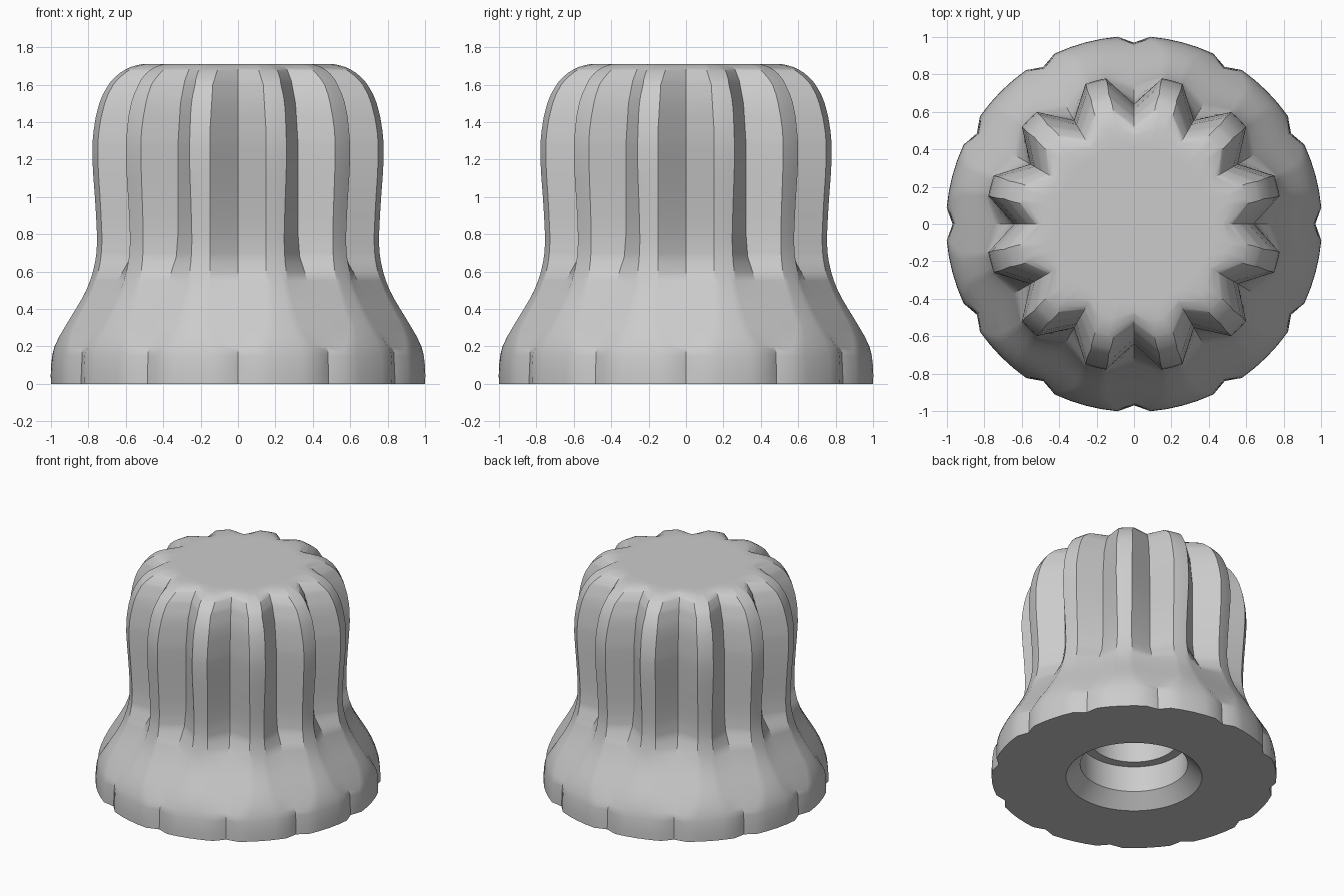
import bpy
import bmesh
from math import sin, cos, asin, radians, sqrt

cube = bpy.data.objects.get("Cube")
if cube:
    bpy.data.objects.remove(cube, do_unlink=True)

RIBS = 12
SECTOR = radians(360 / RIBS)
HEIGHT = 1.71

# Profiles as (height, value) pairs: rib radius, groove floor radius, groove half width
RIB = [(0, 1.005), (.1, 1.003), (.2, .985), (.3, .94), (.4, .88), (.5, .825), (.6, .79),
       (.7, .772), (.8, .769), (1, .78), (1.2, .793), (1.35, .787), (1.5, .755),
       (1.6, .705), (1.66, .645), (1.695, .58), (HEIGHT, .52)]
FLOOR = [(0, .97), (.17, .962), (.3, .9), (.5, .775), (.68, .66), (.8, .642), (1.3, .64),
         (1.5, .615), (1.62, .57), (1.68, .525), (HEIGHT, .47)]
WIDTH = [(0, .09), (.17, .08), (.3, .15), (1.35, .15), (1.6, .135), (HEIGHT, .1)]


def slope(a, b):
    return (b[1] - a[1]) / (b[0] - a[0])


def sample(profile, z, smooth=True):
    """Value of a profile at a height, linear or with smooth cubic joins."""
    last = len(profile) - 1
    i = 0
    while i < last - 1 and z > profile[i + 1][0]:
        i += 1
    a, b = profile[i], profile[i + 1]
    span = b[0] - a[0]
    t = (z - a[0]) / span
    if not smooth:
        return a[1] + (b[1] - a[1]) * t
    start = slope(profile[max(i - 1, 0)], b)
    end = slope(a, profile[min(i + 2, last)])
    line = a[1] + (b[1] - a[1]) * t
    chord = slope(a, b)
    return line + span * t * (1 - t) * ((start - chord) * (1 - t) - (end - chord) * t)


def fluted_ring(z):
    """Cross-section with a V groove at each sector start and a rounded rib between."""
    rib = sample(RIB, z)
    floor = sample(FLOOR, z, smooth=False)
    edge = asin(sample(WIDTH, z, smooth=False) / rib)
    points = []
    for k in range(RIBS):
        base = k * SECTOR
        points.append((floor * cos(base), floor * sin(base), z))
        for j in range(5):
            a = base + edge + (SECTOR - 2 * edge) * j / 4
            points.append((rib * cos(a), rib * sin(a), z))
    return points


def round_ring(radius, z):
    count = RIBS * 6
    return [(radius * cos(i * SECTOR / 6), radius * sin(i * SECTOR / 6), z)
            for i in range(count)]


# Heights: every profile knot plus the midpoints of the rib profile
levels = {z for z, r in RIB + FLOOR}
levels |= {(a[0] + b[0]) / 2 for a, b in zip(RIB, RIB[1:])}

# Rings run from the flat top, down the fluted outside, then up into the shaft hole
rings = [round_ring(.42, HEIGHT)]
rings += [fluted_ring(z) for z in sorted(levels, reverse=True)]
rings += [round_ring(r, z) for r, z in
          [(.48, 0), (.38, .1), (.38, .3), (.31, .3), (.31, 1)]]

bm = bmesh.new()
loops = [[bm.verts.new(p) for p in ring] for ring in rings]
for upper, lower in zip(loops, loops[1:]):
    n = len(upper)
    for i in range(n):
        j = (i + 1) % n
        bm.faces.new((upper[i], lower[i], lower[j], upper[j]))
bm.faces.new(loops[0])
bm.faces.new(list(reversed(loops[-1])))
bmesh.ops.recalc_face_normals(bm, faces=bm.faces)

mesh = bpy.data.meshes.new("fluted_knob")
bm.to_mesh(mesh)
bm.free()
knob = bpy.data.objects.new("fluted_knob", mesh)
bpy.context.collection.objects.link(knob)

# Single plain grey finish
grey = bpy.data.materials.new("plain_grey")
grey.use_nodes = True
colour = (.6, .6, .6, 1)
grey.diffuse_color = colour
grey.node_tree.nodes["Principled BSDF"].inputs["Base Color"].default_value = colour
mesh.materials.append(grey)

# Smooth ribs with crisp groove edges
bpy.ops.object.select_all(action="DESELECT")
knob.select_set(True)
bpy.context.view_layer.objects.active = knob
bpy.ops.object.shade_smooth_by_angle(angle=radians(30))
